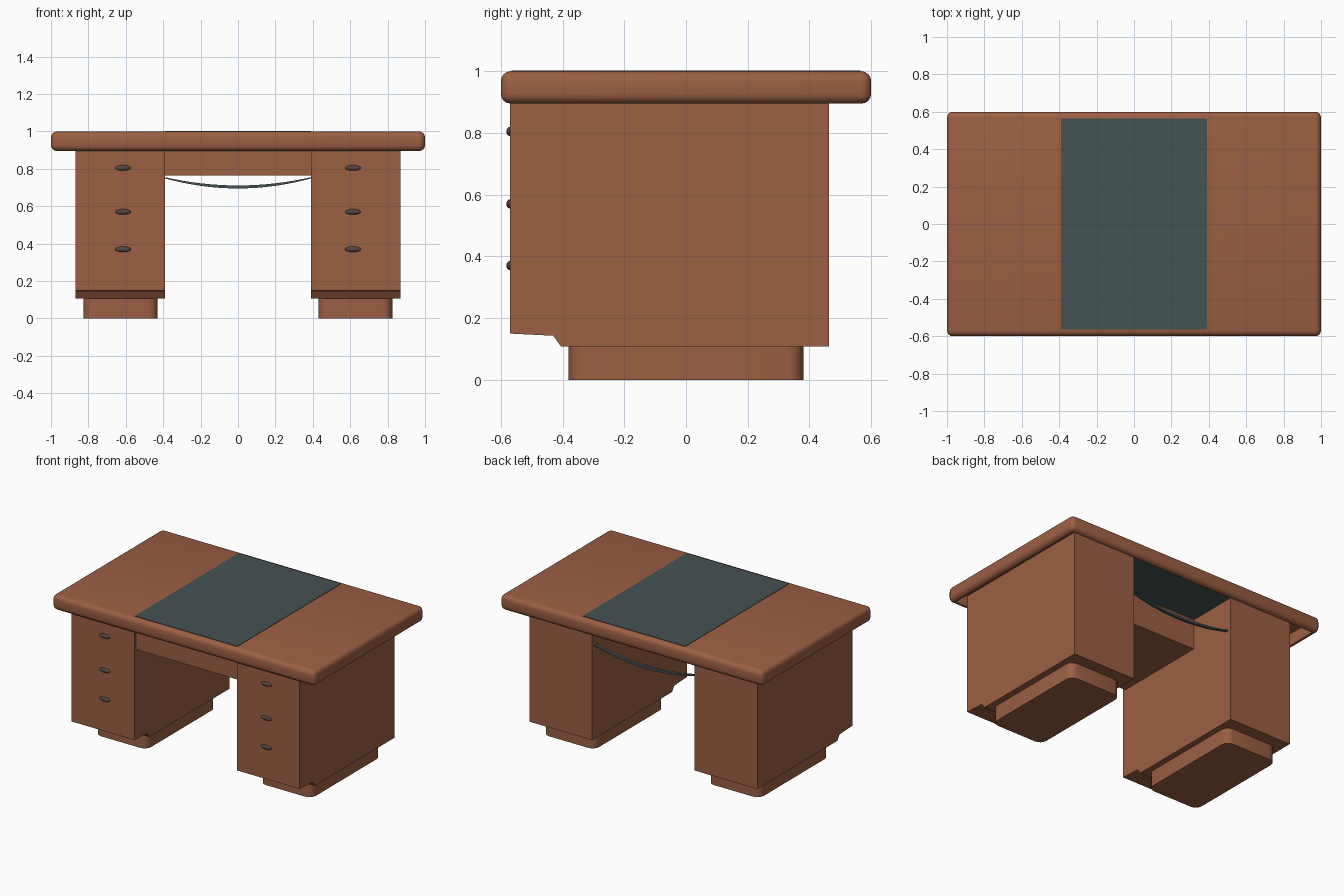
import bpy, bmesh, math
from mathutils import Matrix

if "Cube" in bpy.data.objects:
    bpy.data.objects.remove(bpy.data.objects["Cube"])


def material(name, rgb):
    m = bpy.data.materials.new(name)
    m.diffuse_color = (*rgb, 1)
    m.use_nodes = True
    m.node_tree.nodes["Principled BSDF"].inputs["Base Color"].default_value = m.diffuse_color
    return m


WOOD = material("reddish brown wood", (0.33, 0.115, 0.057))
TEAL = material("dark teal leather", (0.06, 0.085, 0.085))
METAL = material("dark grey pull", (0.09, 0.06, 0.053))


def finish(bm, name, mat, smooth=False):
    bmesh.ops.recalc_face_normals(bm, faces=bm.faces)
    me = bpy.data.meshes.new(name)
    bm.to_mesh(me)
    bm.free()
    me.materials.append(mat)
    ob = bpy.data.objects.new(name, me)
    bpy.context.collection.objects.link(ob)
    if smooth:
        bpy.ops.object.select_all(action='DESELECT')
        ob.select_set(True)
        bpy.context.view_layer.objects.active = ob
        bpy.ops.object.shade_smooth_by_angle(angle=math.radians(40))
    return ob


def box_bm(lo, hi):
    bm = bmesh.new()
    bmesh.ops.create_cube(bm, size=1)
    for v in bm.verts:
        v.co = [a + (c + 0.5) * (b - a) for a, b, c in zip(lo, hi, v.co)]
    return bm


def box(name, lo, hi, mat):
    return finish(box_bm(lo, hi), name, mat)


# Desk top: rounded slab, hollow underneath so that it has a hanging rim
bm = box_bm((-1, -0.6, 0.895), (1, 0.6, 1.0))
bmesh.ops.bevel(bm, geom=bm.edges[:], offset=0.032, segments=4,
                profile=0.5, affect='EDGES')
bottom = min(bm.faces, key=lambda f: (round(f.calc_center_median().z, 4), -f.calc_area()))
bmesh.ops.inset_region(bm, faces=[bottom], thickness=0.006)
for v in bottom.verts:
    v.co.z += 0.001
extruded = bmesh.ops.extrude_discrete_faces(bm, faces=[bottom])["faces"]
for v in extruded[0].verts:
    v.co.z = 0.978
finish(bm, "desk_top", WOOD, True)

# Writing surface on top, and its underside inside the kneehole
box("writing_pad", (-0.39, -0.565, 0.998), (0.39, 0.565, 1.003), TEAL)
box("writing_pad_underside", (-0.39, -0.555, 0.973), (0.39, 0.555, 0.979), TEAL)

# Centre drawer over the kneehole
box("centre_drawer", (-0.395, -0.55, 0.765), (0.395, 0.11, 0.975), WOOD)

for side, s in (("left", -1), ("right", 1)):
    x0, x1 = sorted((s * 0.39, s * 0.868))
    # Pedestal: side profile with a raised lip at the front, extruded across x
    bm = bmesh.new()
    profile = [(0.463, 0.108), (0.463, 0.975), (-0.57, 0.975),
               (-0.57, 0.15), (-0.43, 0.143), (-0.405, 0.108)]
    face = bm.faces.new([bm.verts.new((x0, y, z)) for y, z in profile])
    out = bmesh.ops.extrude_face_region(bm, geom=[face])["geom"]
    for v in out:
        if isinstance(v, bmesh.types.BMVert):
            v.co.x = x1
    finish(bm, side + "_pedestal", WOOD)

    # Plinth with rounded upright corners
    x0, x1 = sorted((s * 0.43, s * 0.825))
    bm = box_bm((x0, -0.38, 0), (x1, 0.38, 0.11))
    upright = [e for e in bm.edges if abs(e.verts[0].co.z - e.verts[1].co.z) > 0.05]
    bmesh.ops.bevel(bm, geom=upright, offset=0.05, segments=4,
                    profile=0.5, affect='EDGES')
    finish(bm, side + "_plinth", WOOD, True)

    # Three oval drawer pulls
    for i, z in enumerate((0.805, 0.57, 0.37)):
        bm = bmesh.new()
        bmesh.ops.create_uvsphere(
            bm, u_segments=16, v_segments=8, radius=1,
            matrix=Matrix.Translation((s * 0.615, -0.57, z))
            @ Matrix.Diagonal((0.042, 0.012, 0.015, 1)))
        finish(bm, f"{side}_drawer_pull_{i + 1}", METAL, True)

# Thin strip sagging between the pedestals at the back
bm = bmesh.new()
rings = []
N = 16
for i in range(N + 1):
    t = 2 * i / N - 1
    z = 0.703 + 0.05 * t * t
    h = 0.003 + 0.005 * (1 - t * t)
    rings.append([bm.verts.new((t * 0.395, y, z + dz))
                  for y, dz in ((0.42, -h), (0.44, -h), (0.44, h), (0.42, h))])
for a, b in zip(rings, rings[1:]):
    for k in range(4):
        bm.faces.new((a[k], a[(k + 1) % 4], b[(k + 1) % 4], b[k]))
bm.faces.new(rings[0])
bm.faces.new(rings[-1])
finish(bm, "sagging_strip", TEAL, True)
